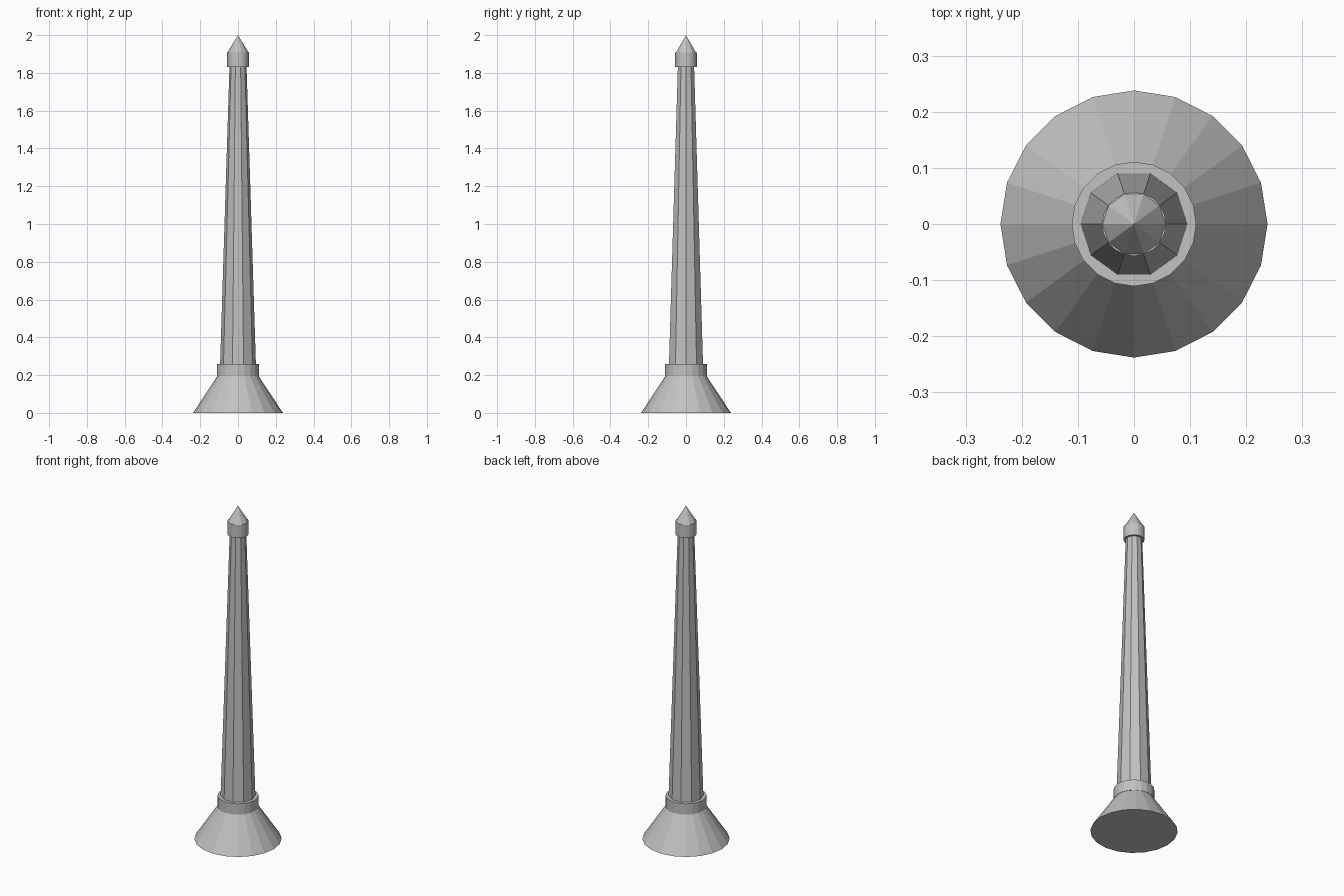
import bpy
import bmesh
from math import cos, sin, tau

default = bpy.data.objects.get("Cube")
if default:
    bpy.data.objects.remove(default, do_unlink=True)

grey = bpy.data.materials.new("stone grey")
grey.use_nodes = True
colour = (0.54, 0.54, 0.54, 1)
grey.diffuse_color = colour
grey.node_tree.nodes["Principled BSDF"].inputs["Base Color"].default_value = colour


def tapered_part(name, sides, r_low, r_high, z_low, z_high):
    """Flat-sided frustum (or cone when r_high is 0) with a corner on +x."""
    bm = bmesh.new()

    def ring(r, z):
        return [bm.verts.new((r * cos(tau * i / sides), r * sin(tau * i / sides), z))
                for i in range(sides)]

    low = ring(r_low, z_low)
    bm.faces.new(low[::-1])
    if r_high:
        high = ring(r_high, z_high)
        bm.faces.new(high)
        for i in range(sides):
            j = (i + 1) % sides
            bm.faces.new((low[i], low[j], high[j], high[i]))
    else:
        tip = bm.verts.new((0, 0, z_high))
        for i in range(sides):
            bm.faces.new((low[i], low[(i + 1) % sides], tip))
    mesh = bpy.data.meshes.new(name)
    bm.to_mesh(mesh)
    bm.free()
    mesh.materials.append(grey)
    obj = bpy.data.objects.new(name, mesh)
    bpy.context.collection.objects.link(obj)
    return obj


# Flared foot and the collar that seats the column
tapered_part("flared_base", 20, 0.238, 0.108, 0, 0.197)
tapered_part("lower_collar", 20, 0.111, 0.111, 0.195, 0.26)

# Ten-sided tapering column
tapered_part("column", 10, 0.095, 0.045, 0.25, 1.84)

# Band and pointed tip
tapered_part("upper_band", 20, 0.057, 0.057, 1.83, 1.908)
tapered_part("pointed_tip", 10, 0.056, 0, 1.908, 2)
